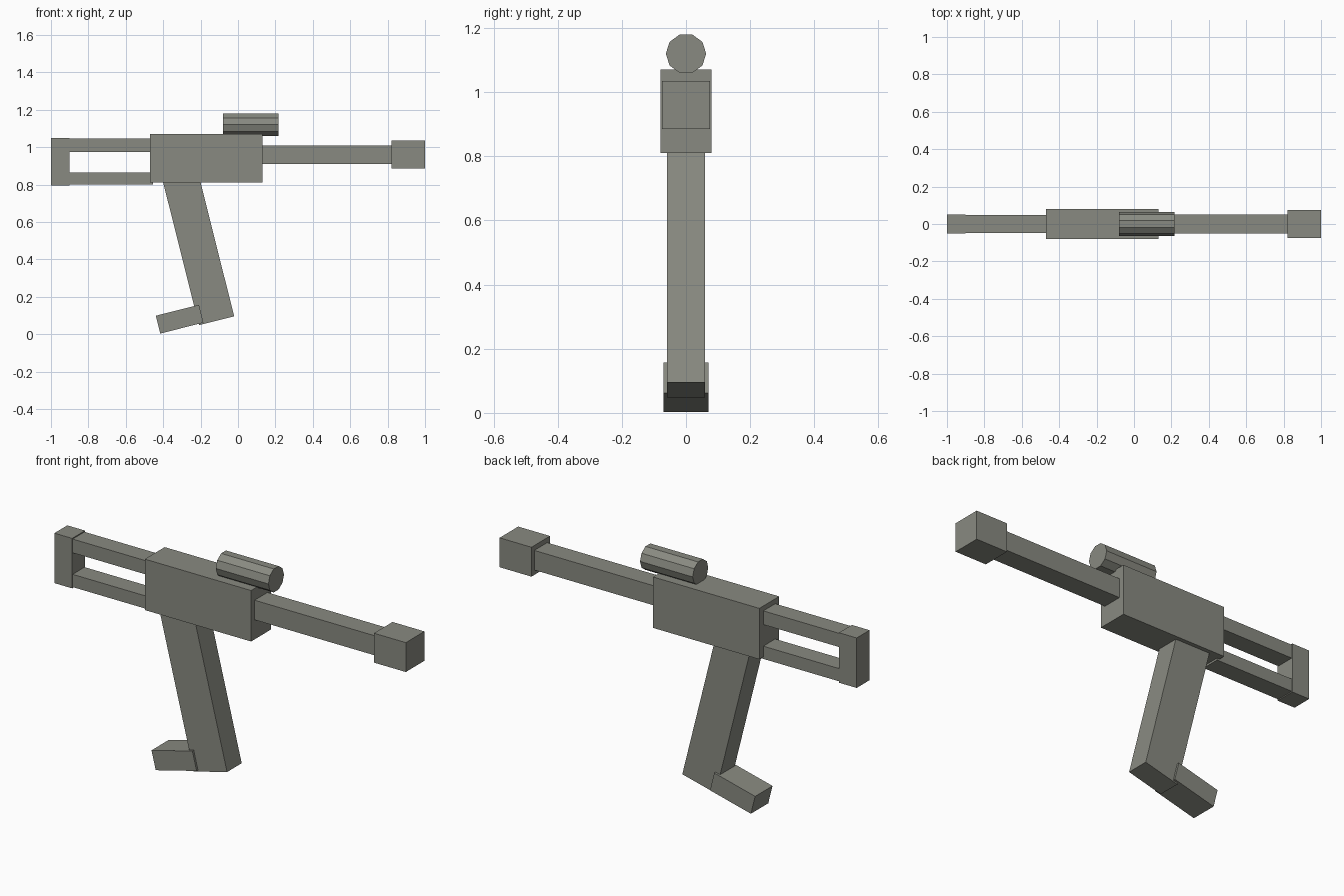
import bpy, math
from mathutils import Matrix

cube = bpy.data.objects.get("Cube")
if cube:
    bpy.data.objects.remove(cube, do_unlink=True)

# Single flat colour
color = (0.25, 0.255, 0.22, 1.0)
grey = bpy.data.materials.new("olive_grey")
grey.use_nodes = True
grey.diffuse_color = color
grey.node_tree.nodes["Principled BSDF"].inputs["Base Color"].default_value = color


def finish(name):
    obj = bpy.context.object
    obj.name = name
    obj.data.materials.append(grey)
    return obj


def box(name, x, y, z, tilt=0.0):
    """Box from (min, max) in x and z, half width in y, tilted about its centre."""
    centre = ((x[0] + x[1]) / 2, 0, (z[0] + z[1]) / 2)
    bpy.ops.mesh.primitive_cube_add(size=1, location=centre)
    obj = finish(name)
    obj.data.transform(Matrix.Diagonal((x[1] - x[0], 2 * y, z[1] - z[0], 1)))
    obj.rotation_euler.y = tilt
    return obj


# Body and barrel
box("body", (-0.47, 0.13), 0.08, (0.81, 1.07))
box("barrel", (0.10, 0.84), 0.052, (0.91, 1.01))
box("muzzle", (0.82, 1.0), 0.075, (0.885, 1.035))

# Open frame stock
box("stock_upper_rail", (-0.91, -0.455), 0.048, (0.975, 1.045))
box("stock_lower_rail", (-0.91, -0.455), 0.048, (0.80, 0.865))
box("stock_end", (-1.0, -0.90), 0.052, (0.795, 1.05))

# Slanted magazine with its foot
slant = math.radians(-14.1)
box("magazine", (-0.315, -0.121), 0.059, (0.059, 0.909), slant)
box("magazine_foot", (-0.431, -0.193), 0.07, (0.031, 0.129), slant)

# Ten-sided scope lying along the barrel
bpy.ops.mesh.primitive_cylinder_add(vertices=10, radius=0.063, depth=0.297,
                                    location=(0.067, 0, 1.12))
scope = finish("scope")
scope.data.transform(Matrix.Rotation(math.radians(90), 4, "Y"))
